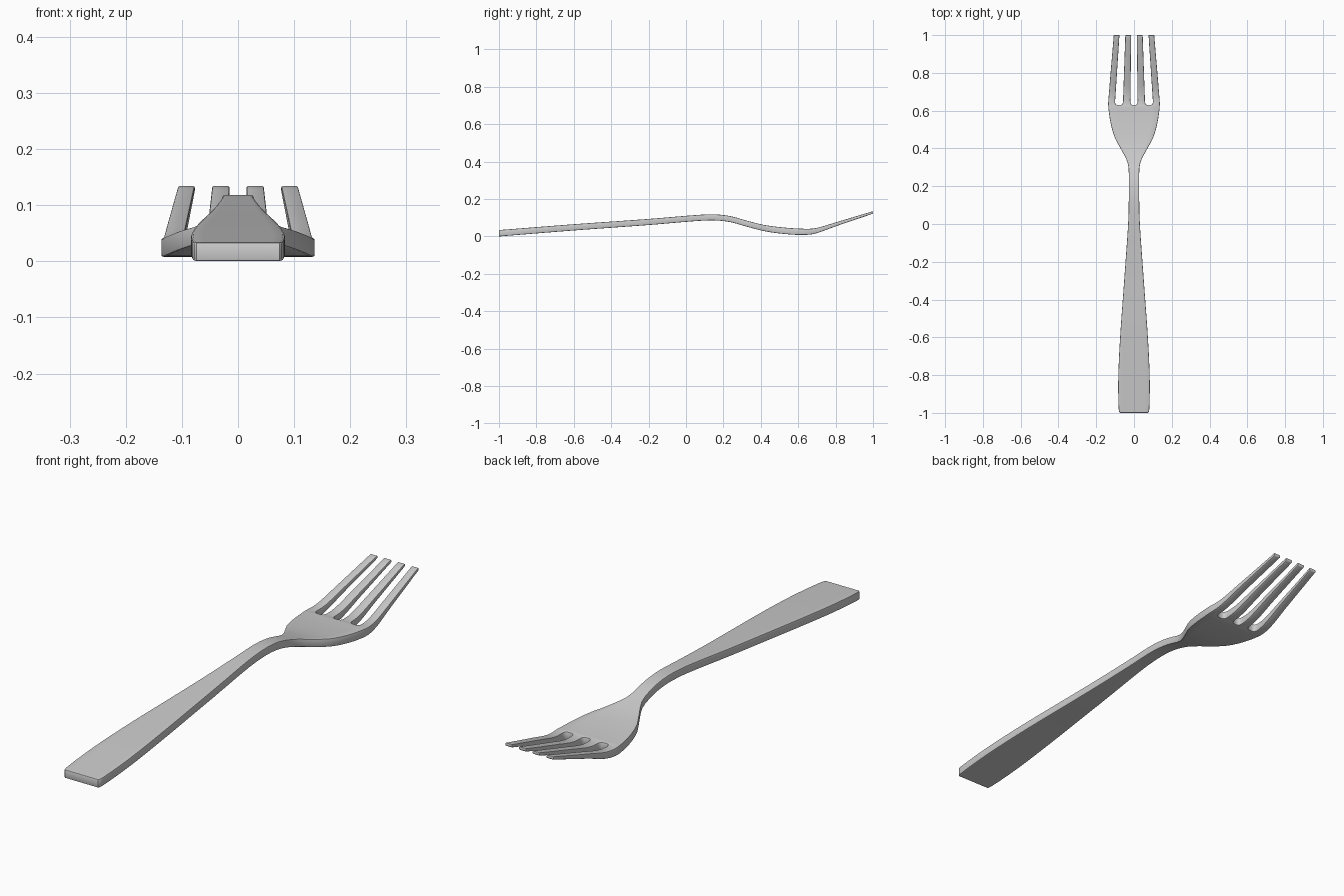
import bpy, bmesh, math

if "Cube" in bpy.data.objects:
    bpy.data.objects.remove(bpy.data.objects["Cube"])

# Profiles along the length: (y, half width), (y, underside z), (y, thickness)
WIDTH = [(-1, .080), (-.93, .083), (-.8, .083), (-.6, .0735), (-.3, .052), (0, .031), (.1, .028),
         (.28, .028), (.33, .035), (.4, .071), (.46, .103), (.54, .125), (.62, .136), (.65, .136), (1, .107)]
UNDER = [(-1, 0), (-.6, .032), (-.2, .061), (0, .078), (.1, .085), (.17, .085), (.24, .076), (.33, .051),
         (.42, .028), (.52, .014), (.62, .008), (.69, .015), (.8, .054), (1, .122)]
THICK = [(-1, .034), (.3, .032), (.6, .034), (.7, .028), (.8, .021), (1, .013)]
SLOT_Y = .63


def curve(pts, y):
    """Cubic interpolation through profile points."""
    n = len(pts)

    def slope(i):
        a, b = pts[max(i - 1, 0)], pts[min(i + 1, n - 1)]
        return (b[1] - a[1]) / (b[0] - a[0])
    for i in range(n - 1):
        (y0, v0), (y1, v1) = pts[i], pts[i + 1]
        if y <= y1 + 1e-9:
            h = y1 - y0
            t = (y - y0) / h
            return (v0 * (1 + 2 * t) * (1 - t) ** 2 + slope(i) * h * t * (1 - t) ** 2
                    + v1 * t * t * (3 - 2 * t) + slope(i + 1) * h * t * t * (t - 1))
    return pts[-1][1]


def columns(y):
    """Eight x positions: the edges of four tines, continued down the handle."""
    w = curve(WIDTH, y)
    if y < SLOT_Y - .001:
        w -= {-1: .006, -.995: .002}.get(y, 0)      # rounded handle corners
        half = [w * f for f in (.14, .427, .735, 1)]
        if y > .6:
            half = [.011, .068, .090, w]
    else:
        t = max(0, (y - .65) / .35)
        k = 1 if y > .645 else {.63: .5, .634: .8, .642: .97}[y]   # rounded slot ends
        mid = .079 - .0175 * t
        gap = (.021 - .0055 * t) * k
        half = [(.019 - .004 * t) * k, mid - gap, mid + gap, w]
    return [-x for x in reversed(half)] + half


rows = [-1, -.995, -.98] + [-.93 + .06 * i for i in range(17)]
rows += [.06 + .03 * i for i in range(19)] + [.615, .63, .634, .642, .65]
rows += [.65 + .025 * i for i in range(1, 15)]

bm = bmesh.new()
top, bottom = [], []
for y in rows:
    xs, z, h = columns(y), curve(UNDER, y), curve(THICK, y)
    bottom.append([bm.verts.new((x, y, z)) for x in xs])
    top.append([bm.verts.new((x, y, z + h)) for x in xs])

# Top and underside skins, leaving the slots between tines open
twin = {t: b for tr, br in zip(top, bottom) for t, b in zip(tr, br)}
for r in range(len(rows) - 1):
    for c in range(7):
        if rows[r] >= SLOT_Y and c % 2:
            continue
        quad = [top[r][c], top[r][c + 1], top[r + 1][c + 1], top[r + 1][c]]
        bm.faces.new(quad)
        bm.faces.new([twin[v] for v in reversed(quad)])

# Side walls, then a soft bevel round both rims
rim = [e for e in bm.edges if e.is_boundary]
for e in [e for e in rim if e.verts[0] in twin]:
    a, b = e.verts
    bm.faces.new((a, b, twin[b], twin[a]))
bmesh.ops.recalc_face_normals(bm, faces=bm.faces)
bmesh.ops.bevel(bm, geom=rim, offset=.0035, offset_type='OFFSET', segments=2,
                profile=.5, affect='EDGES', clamp_overlap=True)
bmesh.ops.recalc_face_normals(bm, faces=bm.faces)

mesh = bpy.data.meshes.new("fork")
bm.to_mesh(mesh)
bm.free()
fork = bpy.data.objects.new("fork", mesh)
bpy.context.collection.objects.link(fork)
bpy.context.view_layer.objects.active = fork
fork.select_set(True)
bpy.ops.object.shade_smooth_by_angle(angle=math.radians(35))
